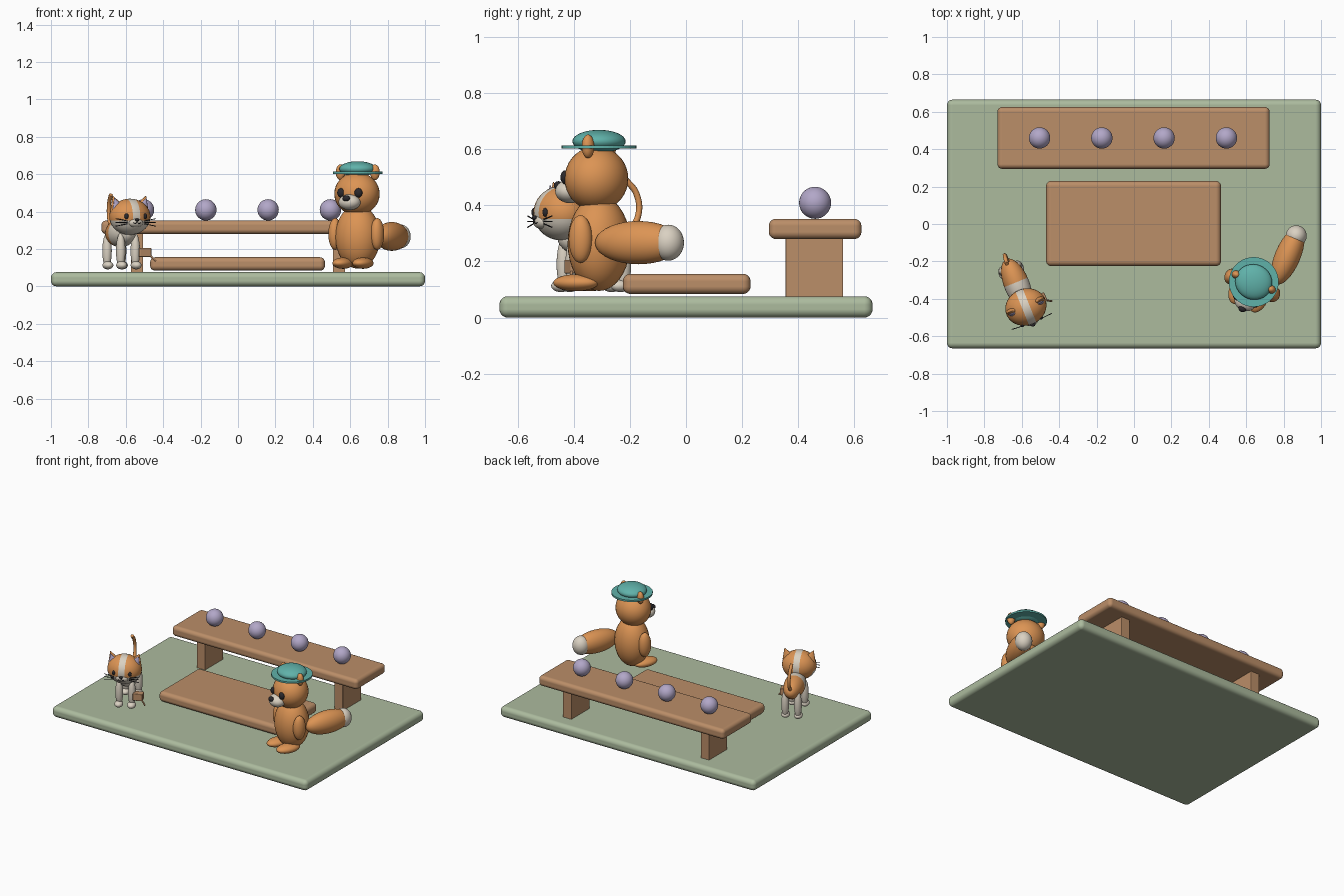
import bpy, bmesh
from math import radians, pi
from mathutils import Matrix, Vector

if "Cube" in bpy.data.objects:
    bpy.data.objects.remove(bpy.data.objects["Cube"])


def material(name, *rgb):
    lin = [((c / 255 + 0.055) / 1.055) ** 2.4 for c in rgb]
    m = bpy.data.materials.new(name)
    m.use_nodes = True
    m.diffuse_color = (*lin, 1)
    m.node_tree.nodes["Principled BSDF"].inputs["Base Color"].default_value = (*lin, 1)
    return m


GREEN = material("sage green", 172, 187, 158)
WOOD = material("warm wood", 187, 142, 104)
ORANGE = material("fox orange", 220, 148, 84)
CREAM = material("cream", 218, 209, 194)
TEAL = material("teal felt", 96, 178, 170)
LILAC = material("lilac", 178, 167, 200)
BLACK = material("near black", 42, 40, 44)

WORLD = Matrix.Identity(4)


def finish(name, bm, mats, matrix, smooth=True):
    me = bpy.data.meshes.new(name)
    for f in bm.faces:
        f.smooth = smooth
    bm.to_mesh(me)
    bm.free()
    ob = bpy.data.objects.new(name, me)
    bpy.context.collection.objects.link(ob)
    for m in mats:
        me.materials.append(m)
    ob.matrix_world = matrix
    return ob


def box(name, mat, lo, hi, bevel, frame=WORLD):
    lo, hi = Vector(lo), Vector(hi)
    bm = bmesh.new()
    bmesh.ops.create_cube(bm, size=1)
    bmesh.ops.scale(bm, vec=hi - lo, verts=bm.verts)
    ob = finish(name, bm, [mat], frame @ Matrix.Translation((lo + hi) / 2), bevel > 0.01)
    mod = ob.modifiers.new("Rounded edges", 'BEVEL')
    mod.width, mod.segments, mod.harden_normals = bevel, 5, True
    return ob


def ball(name, mat, loc, radii, frame=WORLD, rot=WORLD, cuts=(), rule=None, second=None):
    """Ellipsoid; cuts split it along (axis, offset) planes, rule picks the second colour."""
    bm = bmesh.new()
    bmesh.ops.create_uvsphere(bm, u_segments=32, v_segments=18, radius=1)
    bmesh.ops.scale(bm, vec=radii, verts=bm.verts)
    for axis, offset in cuts:
        normal = Vector((axis == 'x', axis == 'y', axis == 'z'))
        bmesh.ops.bisect_plane(bm, geom=bm.verts[:] + bm.edges[:] + bm.faces[:],
                               plane_co=normal * offset, plane_no=normal)
    if rule:
        for f in bm.faces:
            f.material_index = int(rule(f.calc_center_median()))
    return finish(name, bm, [mat, second] if second else [mat],
                  frame @ Matrix.Translation(loc) @ rot)


def cone(name, mat, loc, r1, r2, depth, frame=WORLD, rot=WORLD, sides=32, flat=1):
    bm = bmesh.new()
    bmesh.ops.create_cone(bm, cap_ends=True, segments=sides, radius1=r1, radius2=r2, depth=depth)
    bmesh.ops.scale(bm, vec=(1, flat, 1), verts=bm.verts)
    return finish(name, bm, [mat], frame @ Matrix.Translation(loc) @ rot, False)


def tube(name, mat, points, radius, frame=WORLD):
    cu = bpy.data.curves.new(name, 'CURVE')
    cu.dimensions = '3D'
    cu.bevel_depth, cu.bevel_resolution, cu.use_fill_caps = radius, 3, True
    sp = cu.splines.new('BEZIER')
    sp.bezier_points.add(len(points) - 1)
    for bp, p in zip(sp.bezier_points, points):
        bp.co = p
        bp.handle_left_type = bp.handle_right_type = 'AUTO'
    cu.materials.append(mat)
    ob = bpy.data.objects.new(name, cu)
    bpy.context.collection.objects.link(ob)
    ob.matrix_world = frame


SIDES = (("right", -1), ("left", 1))

# Ground slab, low platform and table
box("ground_slab", GREEN, (-1, -0.665, 0), (1, 0.665, 0.076), 0.03)
box("low_platform", WOOD, (-0.47, -0.225, 0.084), (0.465, 0.23, 0.156), 0.027)
box("table_top", WOOD, (-0.73, 0.295, 0.28), (0.725, 0.625, 0.352), 0.025)
for side, s in SIDES:
    box(side + "_table_leg", WOOD, (s * 0.54 - 0.033, 0.355, 0.07),
        (s * 0.54 + 0.033, 0.56, 0.29), 0.002)
for i in range(4):
    ball(f"table_ball_{i + 1}", LILAC, (-0.505 + i * 0.333, 0.46, 0.409), (0.057,) * 3)

# Standing animal with hat, turned towards the middle
fox = Matrix.Translation((0.64, -0.31, 0)) @ Matrix.Rotation(radians(-23), 4, 'Z')
ball("big_body", ORANGE, (0, 0, 0.265), (0.122, 0.11, 0.17), fox)
ball("big_head", ORANGE, (0, -0.01, 0.495), (0.123, 0.112, 0.115), fox)
ball("big_muzzle", CREAM, (0, -0.112, 0.45), (0.06, 0.052, 0.042), fox)
ball("big_nose", BLACK, (0, -0.157, 0.47), (0.021, 0.016, 0.016), fox)
for side, s in SIDES:
    ball(side + "_big_eye", BLACK, (s * 0.05, -0.108, 0.5), (0.022, 0.018, 0.025), fox)
    ball(side + "_big_ear", ORANGE, (s * 0.1, 0, 0.61), (0.026, 0.022, 0.042), fox)
    ball(side + "_big_arm", ORANGE, (s * 0.122, -0.02, 0.28), (0.036, 0.043, 0.085), fox)
    ball(side + "_big_foot", ORANGE, (s * 0.058, -0.065, 0.124), (0.05, 0.085, 0.03), fox)
ball("big_tail", ORANGE, (0.113, 0.2, 0.267), (0.068, 0.165, 0.077), fox)
ball("big_tail_tip", CREAM, (0.113, 0.316, 0.267), (0.056, 0.056, 0.064), fox)
cone("hat_brim", TEAL, (0, 0, 0.608), 0.133, 0.133, 0.012, fox, sides=48)
ball("hat_crown", TEAL, (0, 0, 0.628), (0.1, 0.094, 0.041), fox)

# Four-legged animal, turned the other way
cat = Matrix.Translation((-0.62, -0.34, 0)) @ Matrix.Rotation(radians(22), 4, 'Z')
ball("small_body", ORANGE, (0, 0.02, 0.285), (0.068, 0.145, 0.075), cat,
     cuts=[('y', 0.01)], rule=lambda c: c.y < 0.01, second=CREAM)
ball("small_head", ORANGE, (0, -0.112, 0.372), (0.112, 0.098, 0.097), cat,
     cuts=[('x', -0.021), ('x', 0.021), ('z', -0.02), ('y', 0.04)],
     rule=lambda c: abs(c.x) < 0.021 or (c.z < -0.02 and c.y < 0.04), second=CREAM)
ball("small_muzzle", CREAM, (0, -0.19, 0.342), (0.042, 0.026, 0.026), cat)
ball("small_nose", BLACK, (0, -0.216, 0.356), (0.012, 0.008, 0.008), cat)
for side, s in SIDES:
    ball(side + "_small_eye", BLACK, (s * 0.053, -0.195, 0.375), (0.012, 0.01, 0.016), cat)
    tilt = Matrix.Rotation(radians(s * 20), 4, 'Y')
    cone(side + "_small_ear", ORANGE, (s * 0.083, -0.105, 0.45), 0.04, 0.002, 0.07,
         cat, tilt, 24, 0.55)
    cone(side + "_small_ear_lining", LILAC, (s * 0.083, -0.119, 0.447), 0.028, 0.002, 0.052,
         cat, tilt, 24, 0.5)
    for i in (-1, 0, 1):
        tube(f"{side}_whisker_{i + 2}", BLACK, [(s * 0.05, -0.2, 0.342 + i * 0.008),
             (s * 0.115, -0.195, 0.342 + i * 0.02)], 0.0022, cat)
    tube(side + "_mouth_line", BLACK, [(0, -0.217, 0.347), (s * 0.01, -0.216, 0.336),
         (s * 0.022, -0.21, 0.341)], 0.002, cat)
    for part, y in (("front", -0.085), ("back", 0.11)):
        ball(f"{side}_{part}_leg", CREAM, (s * 0.042, y, 0.19), (0.025, 0.027, 0.095), cat)
        ball(f"{side}_{part}_paw", CREAM, (s * 0.042, y - 0.012, 0.113), (0.028, 0.036, 0.022), cat)
tube("small_tail", ORANGE, [(0, 0.14, 0.3), (0, 0.182, 0.36), (-0.003, 0.178, 0.44),
     (-0.008, 0.14, 0.49)], 0.011, cat)

# Little wooden bucket-shaped satchel with its stick
box("satchel", WOOD, (0.055, -0.125, 0.157), (0.12, -0.075, 0.206), 0.005, cat)
tube("satchel_stick", WOOD, [(0.085, -0.1, 0.2), (0.14, -0.135, 0.135)], 0.005, cat)
